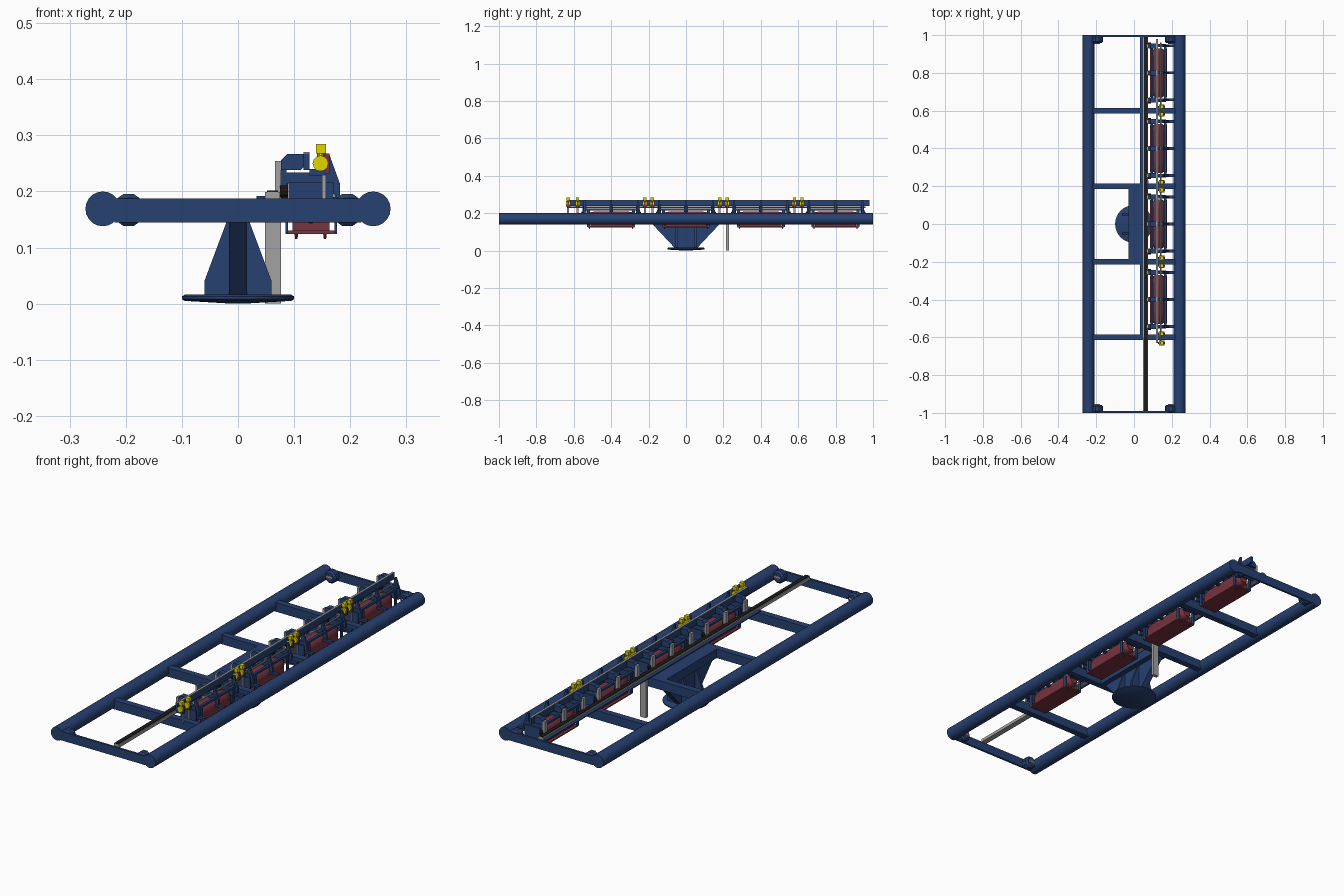
import bpy, bmesh, math
from mathutils import Vector

if "Cube" in bpy.data.objects:
    bpy.data.objects.remove(bpy.data.objects["Cube"])


def material(name, rgb):
    m = bpy.data.materials.new(name)
    m.diffuse_color = (*rgb, 1)
    m.use_nodes = True
    m.node_tree.nodes["Principled BSDF"].inputs["Base Color"].default_value = m.diffuse_color
    return m


BLUE = material("navy blue", (0.02, 0.052, 0.165))
RED = material("dark red", (0.19, 0.034, 0.05))
YELLOW = material("yellow", (0.75, 0.68, 0.0))
GREY = material("grey", (0.36, 0.36, 0.36))
BLACK = material("black", (0.012, 0.011, 0.01))


def finish(name, bm, mat, smooth=False):
    bmesh.ops.recalc_face_normals(bm, faces=bm.faces)
    me = bpy.data.meshes.new(name)
    bm.to_mesh(me)
    bm.free()
    me.materials.append(mat)
    ob = bpy.data.objects.new(name, me)
    bpy.context.collection.objects.link(ob)
    if smooth:
        bpy.context.view_layer.objects.active = ob
        ob.select_set(True)
        bpy.ops.object.shade_smooth_by_angle(angle=math.radians(35))
        ob.select_set(False)
    return ob


def box(name, x, y, z, mat):
    """Box from (min, max) ranges on each axis."""
    bm = bmesh.new()
    bmesh.ops.create_cube(bm, size=1)
    for v in bm.verts:
        v.co = Vector([r[0] + (c + 0.5) * (r[1] - r[0]) for c, r in zip(v.co, (x, y, z))])
    return finish(name, bm, mat)


def extrude(name, pts, axis, a, b, mat):
    """Profile (x,z) pushed along y, or (y,z) pushed along x."""
    bm = bmesh.new()
    place = (lambda p, t: (p[0], t, p[1])) if axis == 'y' else (lambda p, t: (t, p[0], p[1]))
    lo = [bm.verts.new(place(p, a)) for p in pts]
    hi = [bm.verts.new(place(p, b)) for p in pts]
    bm.faces.new(lo)
    bm.faces.new(hi)
    n = len(pts)
    for i in range(n):
        bm.faces.new((lo[i], lo[(i + 1) % n], hi[(i + 1) % n], hi[i]))
    return finish(name, bm, mat)


def lathe(name, origin, axis, rings, mat, sides=16):
    """Capped solid of revolution from (offset, radius) rings."""
    bm = bmesh.new()
    loops = []
    for t, r in rings:
        loop = []
        for i in range(sides):
            a = 2 * math.pi * i / sides
            u, w = r * math.cos(a), r * math.sin(a)
            co = {'x': (t, u, w), 'y': (u, t, w), 'z': (u, w, t)}[axis]
            loop.append(bm.verts.new(Vector(origin) + Vector(co)))
        loops.append(loop)
    for p, q in zip(loops, loops[1:]):
        for i in range(sides):
            j = (i + 1) % sides
            bm.faces.new((p[i], p[j], q[j], q[i]))
    bm.faces.new(loops[0])
    bm.faces.new(loops[-1])
    return finish(name, bm, mat, True)


def around(c, w):
    return (c - w / 2, c + w / 2)


# Ladder frame: long tubes, cross beams, end plates and corner eyes
for s in (-1, 1):
    lathe("side_tube", (s * 0.241, 0, 0.169), 'y', [(-1, 0.031), (1, 0.031)], BLUE, 20)
    box("end_plate", (-0.22, 0.22), around(s * 0.995, 0.01), (0.145, 0.187), BLUE)
    for t in (-1, 1):
        lathe("corner_eye", (t * 0.195, s * 0.977, 0.167), 'y',
              [(-0.02, 0.022), (-0.012, 0.03), (0.012, 0.03), (0.02, 0.022)], BLUE, 10)
        lathe("corner_pin", (t * 0.195, s * 0.96, 0.167), 'x', [(-0.016, 0.008), (0.016, 0.008)], GREY, 8)
for y in (-0.6, -0.2, 0.2, 0.6):
    box("cross_beam", (-0.22, 0.22), around(y, 0.03), (0.145, 0.187), BLUE)

# Pedestal: base disc, hub plate, flared web and ribs
lathe("base_disc", (0, 0, 0), 'z', [(0, 0.01), (0.005, 0.095), (0.008, 0.1), (0.013, 0.1), (0.016, 0.095)], BLUE, 32)
box("hub_plate", (-0.03, 0.042), (-0.2, 0.2), (0.145, 0.187), BLUE)
extrude("pedestal_web", [(-0.06, 0.014), (0.06, 0.014), (0.185, 0.147), (-0.185, 0.147)],
        'x', -0.016, 0.016, BLUE)
for y in (-0.05, 0.05):
    extrude("pedestal_rib", [(-0.06, 0.014), (0.06, 0.014), (0.06, 0.04), (0.02, 0.147), (-0.02, 0.147), (-0.06, 0.04)],
            'y', y - 0.006, y + 0.006, BLUE)

# Guide rail with dark belt groove, its support post and side beam
box("guide_rail", (0.048, 0.075), (-0.99, 0.99), (0.184, 0.199), GREY)
box("rail_belt", (0.052, 0.071), (-0.99, 0.99), (0.197, 0.202), BLACK)
box("support_post", (0.048, 0.077), around(0.222, 0.016), (0, 0.199), GREY)
box("rail_beam", (0.033, 0.048), (-0.6, 0.99), (0.187, 0.192), BLUE)

# Long upper rail and rods
box("upper_rail", (0.117, 0.127), (-0.63, 0.98), (0.238, 0.268), BLUE)
box("upper_rail_cap", (0.117, 0.127), (-0.63, 0.98), (0.268, 0.270), GREY)
lathe("upper_rod", (0.142, 0, 0.232), 'y', [(-0.63, 0.004), (0.96, 0.004)], GREY, 8)

# Four drive modules
for c in (-0.4, 0.0, 0.4, 0.8):
    # motor drum, lower cradle and feet
    lathe("motor_drum", (0.13, c, 0.174), 'y',
          [(-0.13, 0.02), (-0.115, 0.03), (-0.08, 0.036), (0.08, 0.036), (0.115, 0.03), (0.13, 0.02)], RED, 12)
    box("motor_box", (0.097, 0.163), around(c, 0.22), (0.13, 0.168), RED)
    box("cradle_floor", (0.085, 0.176), around(c, 0.25), (0.124, 0.130), RED)
    for s in (-1, 1):
        for x in (0.087, 0.174):
            box("cradle_strap", around(x, 0.004), around(c + s * 0.12, 0.016), (0.126, 0.215), BLUE)
        for x in (0.104, 0.155):
            lathe("cradle_foot", (x, c + s * 0.115, 0.12), 'z', [(-0.005, 0.002), (0.01, 0.004)], RED, 8)
        box("module_side_bar", around(0.13 + s * 0.035, 0.012), around(c, 0.29), (0.214, 0.224), BLUE)
    # three cross brackets with gusset and grey carriage plate
    for d in (-0.143, 0, 0.143):
        y = c + d
        box("bracket_bar", (0.078, 0.165), around(y, 0.014), (0.214, 0.234), BLUE)
        extrude("bracket_gusset", [(0.155, 0.268), (0.162, 0.268), (0.182, 0.213), (0.182, 0.187),
                                   (0.165, 0.2), (0.153, 0.225)], 'y', y - 0.005, y + 0.005, BLUE)
        box("bracket_foot", (0.165, 0.212), around(y, 0.014), (0.18, 0.19), BLUE)
        box("carriage_plate", (0.066, 0.077), around(y, 0.02), (0.199, 0.254), GREY)
        box("bracket_upright", (0.077, 0.086), around(y, 0.014), (0.185, 0.24), BLUE)
        extrude("slide_housing", [(0.077, 0.238), (0.112, 0.238), (0.117, 0.243), (0.117, 0.267), (0.088, 0.267),
                                  (0.077, 0.256)], 'y', y - 0.013, y + 0.013, BLUE)
    # dark rollers and end posts
    for s in (-1, 1):
        y = c + s * 0.15
        lathe("guide_roller", (0.082, y, 0.2), 'x', [(-0.007, 0.011), (0.007, 0.011)], BLACK, 10)
        box("end_post", (0.09, 0.17), around(y, 0.008), (0.165, 0.216), BLUE)
        # yellow sensors and their holders
        y = c + s * 0.18 - (0.05 if (c == -0.4 and s < 0) else 0)
        if c == 0.8 and s > 0:
            continue
        for yy in ((y, y + 0.05) if (c == -0.4 and s < 0) else (y,)):
            box("sensor_head", (0.139, 0.157), around(yy, 0.018), (0.268, 0.285), YELLOW)
            lathe("sensor_barrel", (0.147, yy, 0.25), 'y', [(-0.012, 0.014), (0.012, 0.014)], YELLOW, 12)
            lathe("sensor_neck", (0.147, yy, 0.26), 'z', [(0, 0.006), (0.01, 0.006)], YELLOW, 10)
            box("sensor_bracket", (0.127, 0.157), around(yy, 0.012), (0.228, 0.24), BLUE)
            box("sensor_stem", (0.15, 0.157), around(yy, 0.01), (0.185, 0.23), GREY)
            box("sensor_trim", (0.153, 0.163), around(yy, 0.008), (0.232, 0.268), RED)
